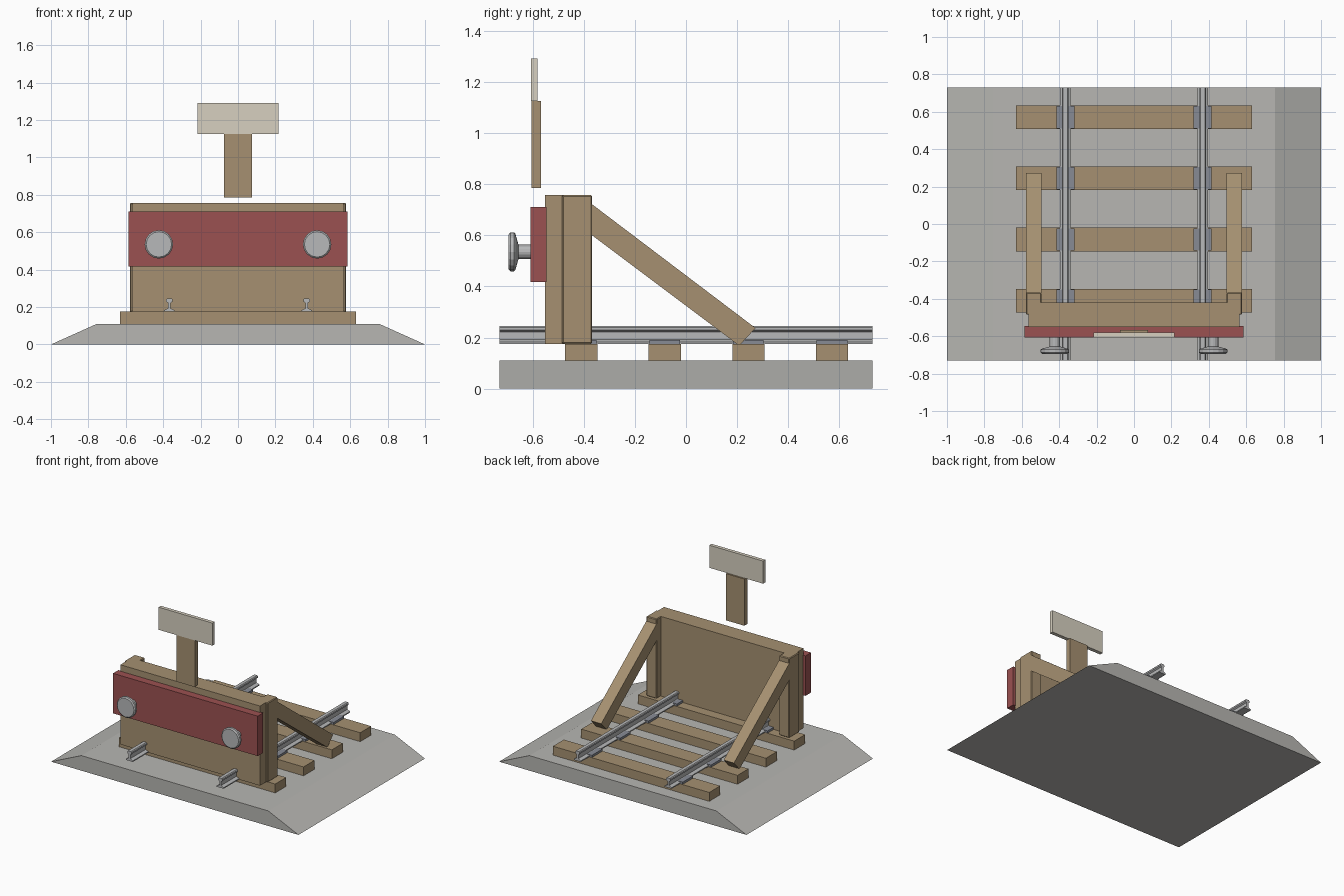
import bpy, bmesh
from math import cos, sin, tau

cube = bpy.data.objects.get("Cube")
if cube:
    bpy.data.objects.remove(cube, do_unlink=True)


def material(name, srgb):
    """Flat material from 0-255 display values, stored as linear."""
    rgba = [(c / 255) ** 2.2 for c in srgb] + [1]
    m = bpy.data.materials.new(name)
    m.use_nodes = True
    m.diffuse_color = rgba
    m.node_tree.nodes["Principled BSDF"].inputs["Base Color"].default_value = rgba
    return m


WOOD = material("weathered wood", (164, 143, 112))
GRAVEL = material("gravel grey", (182, 181, 177))
STEEL = material("rail steel", (182, 183, 184))
IRON = material("dark iron", (134, 138, 148))
RED = material("dull red", (154, 82, 82))
BOARD = material("pale board", (214, 207, 191))


def finish(name, bm, mat):
    bmesh.ops.recalc_face_normals(bm, faces=bm.faces)
    mesh = bpy.data.meshes.new(name)
    bm.to_mesh(mesh)
    bm.free()
    mesh.materials.append(mat)
    ob = bpy.data.objects.new(name, mesh)
    bpy.context.collection.objects.link(ob)
    return ob


def prism(name, outline, axis, start, end, mat):
    """Extrude an (x, z) outline along y, or a (y, z) outline along x."""
    bm = bmesh.new()
    place = (lambda a, z: (a, start, z)) if axis == "y" else (lambda a, z: (start, a, z))
    face = bm.faces.new([bm.verts.new(place(a, z)) for a, z in outline])
    out = bmesh.ops.extrude_face_region(bm, geom=[face])
    moved = [v for v in out["geom"] if isinstance(v, bmesh.types.BMVert)]
    step = (0, end - start, 0) if axis == "y" else (end - start, 0, 0)
    bmesh.ops.translate(bm, verts=moved, vec=step)
    return finish(name, bm, mat)


def box(name, x, y, z, mat):
    outline = [(x[0], z[0]), (x[1], z[0]), (x[1], z[1]), (x[0], z[1])]
    return prism(name, outline, "y", y[0], y[1], mat)


def turned(name, x, z, profile, mat, sides=16):
    """Solid of revolution about a line along y; profile holds (y, radius)."""
    bm = bmesh.new()
    rings = [[bm.verts.new((x + r * cos(tau * i / sides), y, z + r * sin(tau * i / sides)))
              for i in range(sides)] for y, r in profile]
    for a, b in zip(rings, rings[1:]):
        for i in range(sides):
            j = (i + 1) % sides
            bm.faces.new((a[i], a[j], b[j], b[i]))
    bm.faces.new(rings[0])
    bm.faces.new(rings[-1])
    return finish(name, bm, mat)


# Sloped ballast bed
prism("ballast_bed", [(-1, 0), (1, 0), (0.755, 0.11), (-0.755, 0.11)], "y", -0.73, 0.73, GRAVEL)

# Sleepers with a rail chair under each rail
RAIL_X = 0.367
for n in range(4):
    y = -0.41 + n * 0.327
    box(f"sleeper_{n + 1}", (-0.632, 0.632), (y - 0.063, y + 0.063), (0.11, 0.175), WOOD)
    for side, s in (("left", 1), ("right", -1)):
        x = s * RAIL_X
        box(f"{side}_chair_{n + 1}", (x - 0.048, x + 0.048), (y - 0.06, y + 0.06),
            (0.17, 0.191), IRON)

# Rail section: foot, web and head
half = [(0.028, 0.175), (0.028, 0.183), (0.007, 0.193), (0.007, 0.222),
        (0.017, 0.229), (0.017, 0.24), (0.012, 0.246)]
section = half + [(-x, z) for x, z in reversed(half)]

for side, s in (("left", 1), ("right", -1)):
    prism(f"{side}_rail", [(s * RAIL_X + x, z) for x, z in section], "y", -0.73, 0.73, STEEL)

    # Upright post and the diagonal brace behind it
    inner, outer = sorted((s * 0.495, s * 0.578))
    post = box(f"{side}_post", (inner, outer), (-0.485, -0.367), (0.175, 0.757), WOOD)
    bevel = post.modifiers.new("worn edges", "BEVEL")
    bevel.width = 0.005
    bevel.segments = 1
    prism(f"{side}_brace", [(-0.37, 0.723), (-0.37, 0.602), (0.208, 0.168), (0.272, 0.237)],
          "x", inner, outer, WOOD)

    # Buffer with stem and flared round head
    turned(f"{side}_buffer", s * 0.423, 0.535,
           [(-0.6, 0.028), (-0.655, 0.028), (-0.667, 0.07), (-0.672, 0.076),
            (-0.687, 0.076), (-0.694, 0.068)], STEEL)

# Timber wall and red buffer beam
box("timber_wall", (-0.564, 0.564), (-0.552, -0.42), (0.175, 0.757), WOOD)
box("buffer_beam", (-0.585, 0.585), (-0.608, -0.545), (0.418, 0.71), RED)

# Sign standing above the beam
box("sign_post", (-0.074, 0.074), (-0.605, -0.568), (0.785, 1.126), WOOD)
box("sign_board", (-0.217, 0.217), (-0.606, -0.58), (1.126, 1.291), BOARD)
